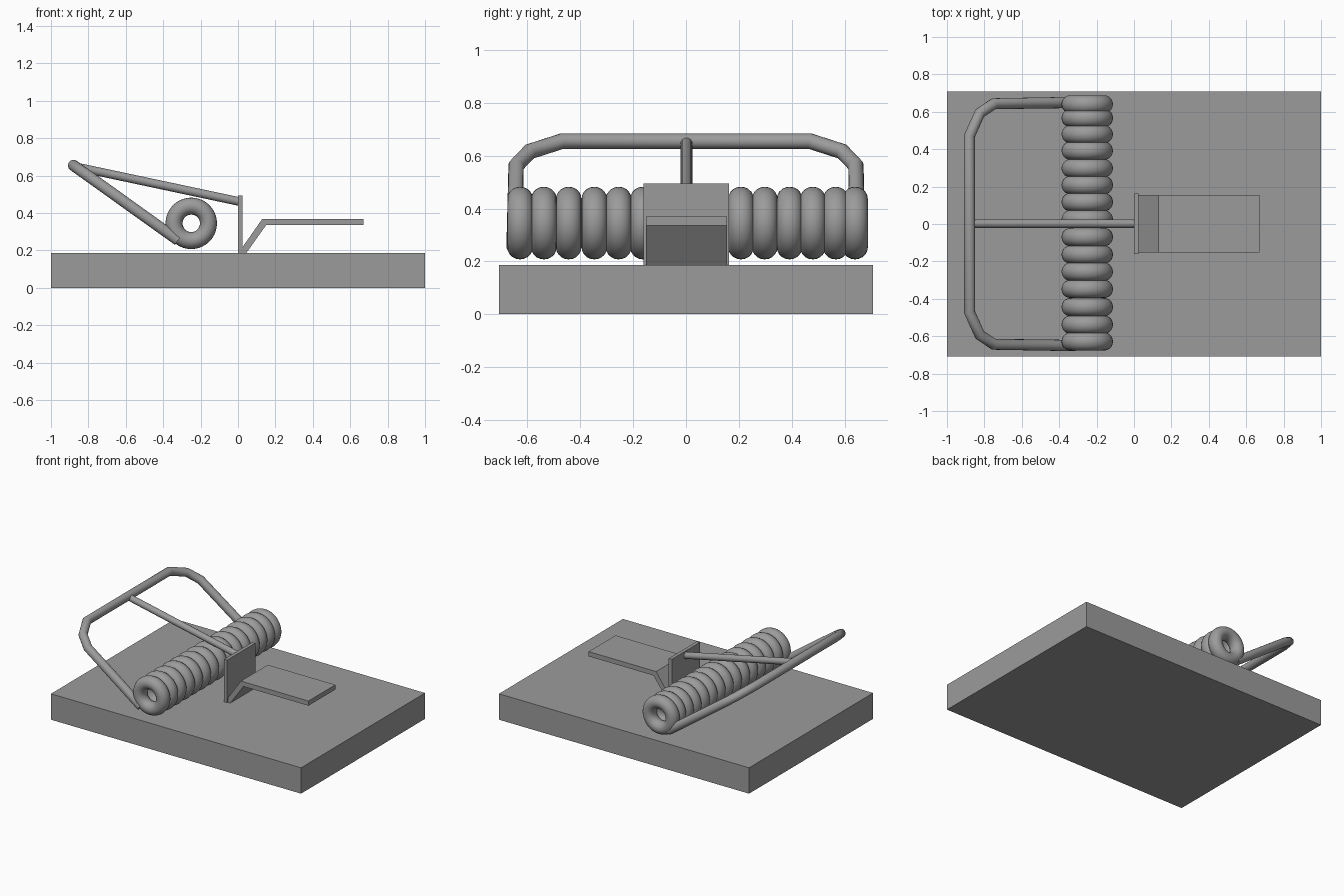
import bpy
import bmesh
import math

cube = bpy.data.objects.get("Cube")
if cube:
    bpy.data.objects.remove(cube, do_unlink=True)

# Single flat grey
grey = bpy.data.materials.new("plain_grey")
grey.use_nodes = True
COLOUR = (0.33, 0.33, 0.33, 1)
grey.diffuse_color = COLOUR
grey.node_tree.nodes["Principled BSDF"].inputs["Base Color"].default_value = COLOUR


def smooth(obj):
    bpy.ops.object.select_all(action="DESELECT")
    obj.select_set(True)
    bpy.context.view_layer.objects.active = obj
    bpy.ops.object.shade_smooth_by_angle(angle=math.radians(35))


def extrude_profile(name, points, y0, y1):
    """Extrude a closed xz outline from y0 to y1."""
    bm = bmesh.new()
    face = bm.faces.new([bm.verts.new((x, y0, z)) for x, z in points])
    grown = bmesh.ops.extrude_face_region(bm, geom=[face])["geom"]
    moved = [v for v in grown if isinstance(v, bmesh.types.BMVert)]
    bmesh.ops.translate(bm, vec=(0, y1 - y0, 0), verts=moved)
    bmesh.ops.recalc_face_normals(bm, faces=bm.faces[:])
    mesh = bpy.data.meshes.new(name)
    bm.to_mesh(mesh)
    bm.free()
    obj = bpy.data.objects.new(name, mesh)
    bpy.context.collection.objects.link(obj)
    mesh.materials.append(grey)
    return obj


def box(name, x0, x1, y0, y1, z0, z1):
    return extrude_profile(name, [(x0, z0), (x1, z0), (x1, z1), (x0, z1)], y0, y1)


def wire(name, points, radius):
    """Round wire following straight segments."""
    curve = bpy.data.curves.new(name, "CURVE")
    curve.dimensions = "3D"
    curve.bevel_depth = radius
    curve.bevel_resolution = 6
    curve.use_fill_caps = True
    spline = curve.splines.new("POLY")
    spline.points.add(len(points) - 1)
    for point, co in zip(spline.points, points):
        point.co = (*co, 1)
    obj = bpy.data.objects.new(name, curve)
    bpy.context.collection.objects.link(obj)
    curve.materials.append(grey)
    bpy.ops.object.select_all(action="DESELECT")
    obj.select_set(True)
    bpy.context.view_layer.objects.active = obj
    bpy.ops.object.convert(target="MESH")
    smooth(bpy.context.view_layer.objects.active)


# Wooden base
box("base", -1, 1, -0.708, 0.708, 0, 0.187)

# Spring coils, slightly unevenly packed
COILS = [0.64, 0.567, 0.48, 0.392, 0.298, 0.208, 0.117, 0.025,
         -0.07, -0.163, -0.255, -0.347, -0.444, -0.538, -0.628]
for i, y in enumerate(COILS):
    bpy.ops.mesh.primitive_torus_add(
        major_segments=40, minor_segments=20, major_radius=0.092,
        minor_radius=0.0455, location=(-0.25, y, 0.345),
        rotation=(math.pi / 2, 0, 0))
    coil = bpy.context.object
    coil.name = f"spring_coil_{i + 1}"
    coil.scale.z = 1.06
    coil.data.materials.append(grey)
    smooth(coil)

# Hammer bar: half path mirrored across y
half = [(-0.32, 0.65), (-0.75, 0.643), (-0.825, 0.592), (-0.88, 0.47)]
path = half + [(x, -y) for x, y in reversed(half)]
wire("hammer_bar", [(x, y, 0.655 - 0.715 * (x + 0.88)) for x, y in path], 0.03)

# Holding rod from the bar to the catch
wire("holding_rod", [(-0.88, 0.002, 0.65), (0.005, 0.002, 0.462)], 0.023)

# Upright catch plate and bent bait tray
box("catch_plate", 0, 0.025, -0.16, 0.162, 0.187, 0.495)
extrude_profile("bait_tray", [(0.015, 0.187), (0.045, 0.187), (0.15, 0.335),
                              (0.67, 0.335), (0.67, 0.369), (0.13, 0.369),
                              (0.015, 0.205)], -0.152, 0.155)
